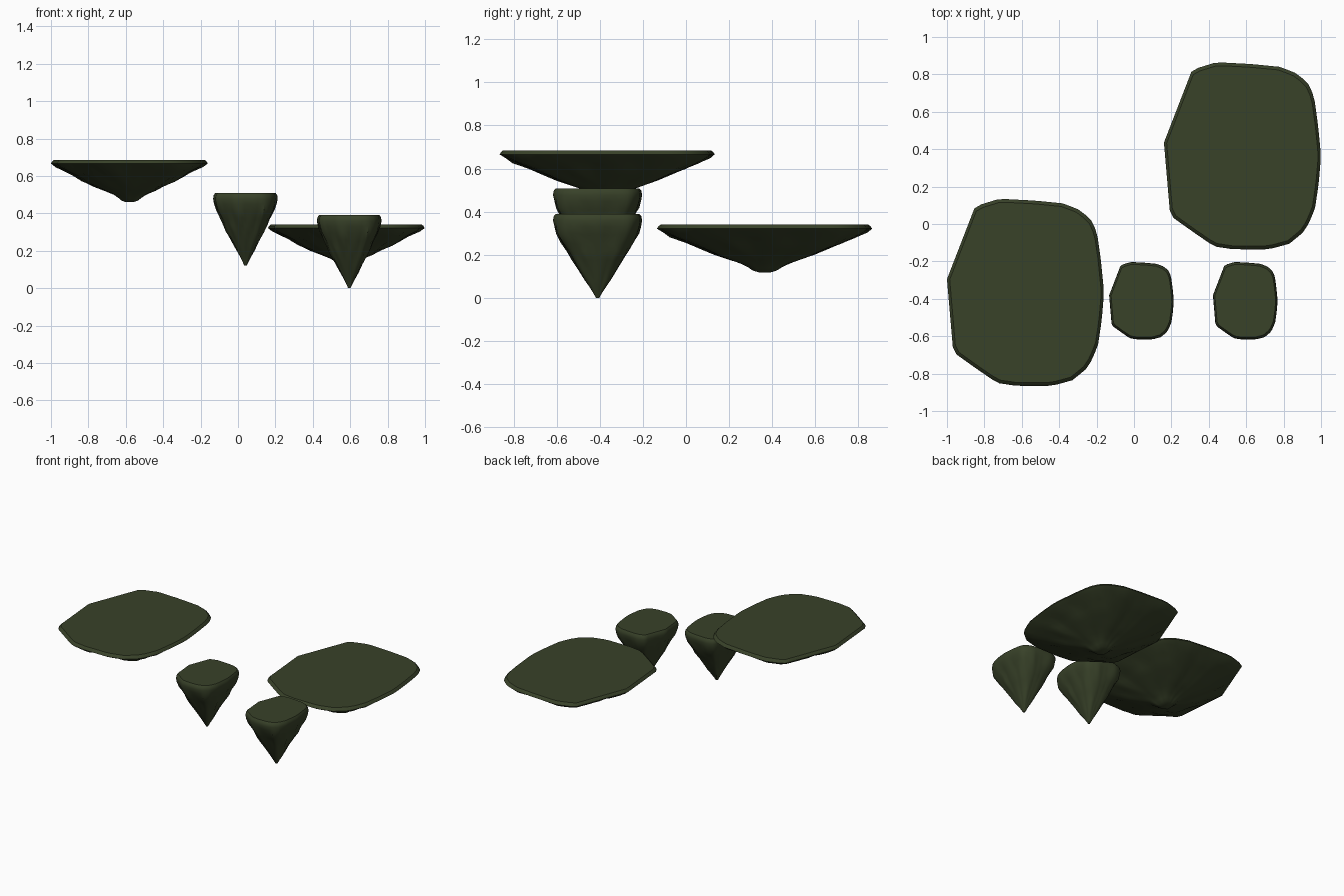
import bpy, bmesh, math
from mathutils import Vector, noise

if "Cube" in bpy.data.objects:
    bpy.data.objects.remove(bpy.data.objects["Cube"])

# Rim outline shared by all islands, in -1..1 units
OUTLINE = [(-1, .14), (-.92, -.64), (-.62, -.82), (-.36, -.97), (-.12, -1), (.34, -1),
           (.6, -.94), (.8, -.8), (.92, -.58), (.97, -.3), (1, 0), (.96, .34),
           (.91, .64), (.83, .78), (.69, .88), (.48, .95), (.12, .98), (-.33, 1), (-.64, .92)]
# Side profiles: (depth fraction, radius fraction)
WIDE = [(0, .965), (.035, .985), (.085, 1), (.17, .94), (.28, .83), (.4, .7), (.52, .57),
        (.63, .45), (.73, .33), (.82, .215), (.9, .15), (.96, .11), (1, .05)]
CONE = [(0, .94), (.03, .985), (.08, 1), (.15, .97), (.24, .91), (.35, .79), (.45, .68),
        (.55, .56), (.67, .42), (.79, .285), (.88, .17), (.94, .1), (1, .035)]

moss = bpy.data.materials.new("dark_moss")
moss.diffuse_color = (0.04, 0.054, 0.022, 1)
moss.use_nodes = True
moss.node_tree.nodes["Principled BSDF"].inputs["Base Color"].default_value = moss.diffuse_color


def resample(points, count):
    """Evenly spaced points along a closed outline."""
    pts = [Vector(p) for p in points]
    segs = list(zip(pts, pts[1:] + pts[:1]))
    step = sum((b - a).length for a, b in segs) / count
    out, carry = [], 0.0
    for a, b in segs:
        length = (b - a).length
        while carry < length and len(out) < count:
            out.append(a.lerp(b, carry / length))
            carry += step
        carry -= length
    return out


def island(name, center, half, top, height, profile):
    bm = bmesh.new()
    outline = resample(OUTLINE, 64)
    rings = []
    # Flat ground, from near the middle to the edge
    for r in (.3, .65):
        rings.append([bm.verts.new((p.x * r * half[0], p.y * r * half[1], 0)) for p in outline])
    # Rocky underside, roughened with vertical ridges
    for depth, r in profile:
        rough = min(1, max(0, (depth - .1) * 5))
        ring = []
        for p in outline:
            q = p.normalized() * (.4 + r)
            n = noise.noise(Vector((q.x * 2.6, q.y * 2.6, depth * 2 + 3)))
            n += .5 * noise.noise(Vector((q.x * 6, q.y * 6, depth * 6)))
            k = r * (1 + .12 * rough * n)
            dz = -depth * height + rough * (1 - depth) * .035 * height * n
            ring.append(bm.verts.new((p.x * k * half[0], p.y * k * half[1], dz)))
        rings.append(ring)
    count = len(outline)
    for upper, lower in zip(rings, rings[1:]):
        for i in range(count):
            j = (i + 1) % count
            bm.faces.new((upper[i], lower[i], lower[j], upper[j]))
    bm.faces.new(rings[0])
    bm.faces.new(rings[-1][::-1])
    bmesh.ops.recalc_face_normals(bm, faces=bm.faces)
    mesh = bpy.data.meshes.new(name)
    bm.to_mesh(mesh)
    bm.free()
    mesh.materials.append(moss)
    obj = bpy.data.objects.new(name, mesh)
    obj.location = (*center, top)
    bpy.context.collection.objects.link(obj)
    bpy.ops.object.select_all(action='DESELECT')
    obj.select_set(True)
    bpy.context.view_layer.objects.active = obj
    bpy.ops.object.shade_smooth_by_angle(angle=math.radians(35))


# Two wide islands and two small stepping islands
island("high_island", (-.58, -.365), (.42, .5), .685, .225, WIDE)
island("low_island", (.58, .365), (.42, .5), .34, .222, WIDE)
island("high_step", (.04, -.41), (.173, .207), .508, .388, CONE)
island("low_step", (.595, -.41), (.173, .207), .39, .39, CONE)
